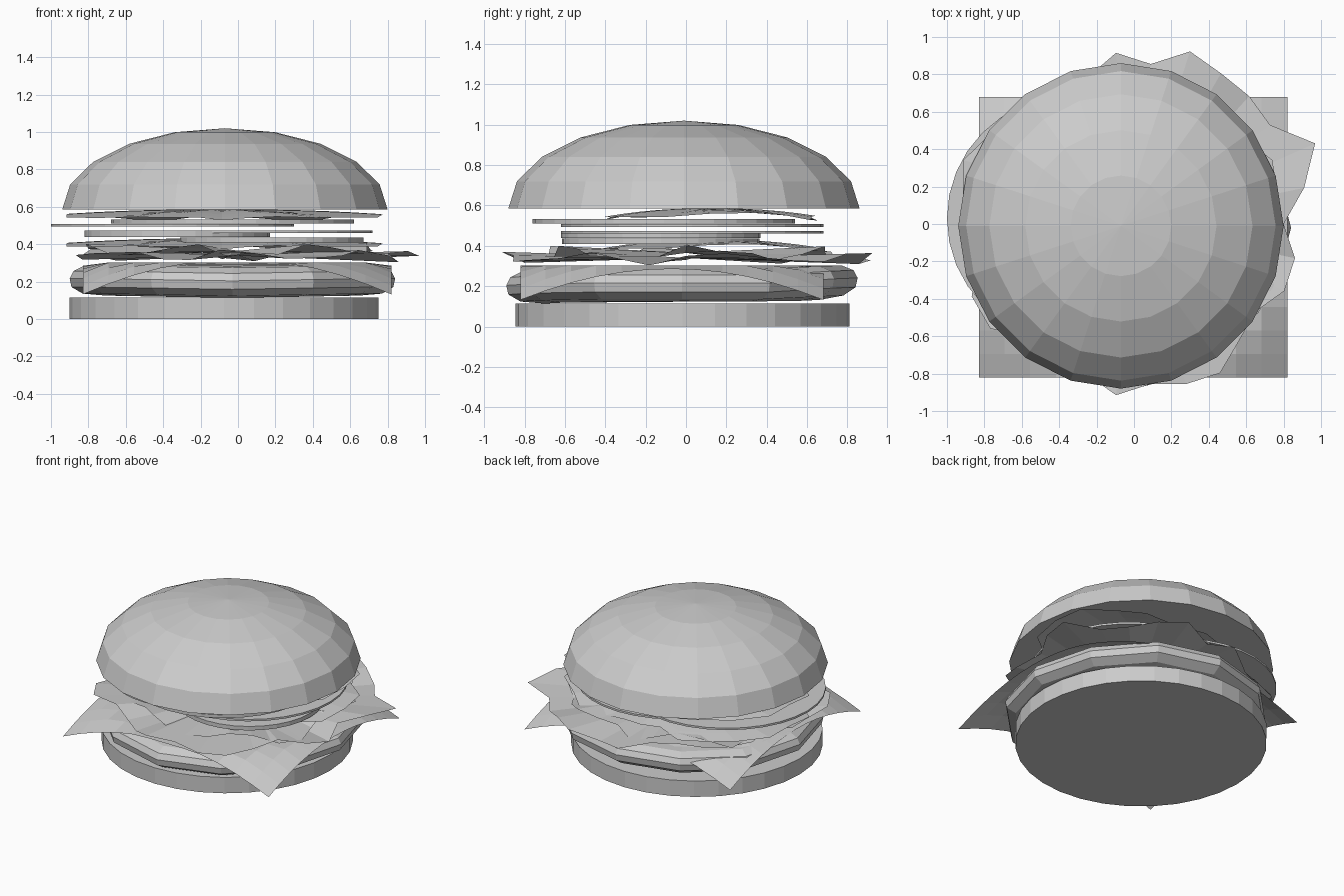
import bpy, bmesh, math
from math import sin, cos, pi, hypot

cube = bpy.data.objects.get("Cube")
if cube:
    bpy.data.objects.remove(cube, do_unlink=True)

GREY = (0.6, 0.6, 0.6, 1)
mat = bpy.data.materials.new("plain grey")
mat.use_nodes = True
mat.diffuse_color = GREY
mat.node_tree.nodes["Principled BSDF"].inputs["Base Color"].default_value = GREY


def finish(name, bm, loc=(0, 0, 0)):
    mesh = bpy.data.meshes.new(name)
    bmesh.ops.recalc_face_normals(bm, faces=bm.faces)
    bm.to_mesh(mesh)
    bm.free()
    ob = bpy.data.objects.new(name, mesh)
    ob.location = loc
    mesh.materials.append(mat)
    bpy.context.collection.objects.link(ob)
    return ob


def lathe(name, profile, sides, loc, warp=None):
    """Turn (radius, height) points round z; the ends are capped."""
    bm = bmesh.new()
    rings = []
    for r, z in profile:
        ring = []
        for i in range(sides):
            a = 2 * pi * i / sides
            x, y = r * cos(a), r * sin(a)
            ring.append(bm.verts.new((x, y, z + (warp(x, y, z) if warp else 0))))
        rings.append(ring)
    for lo, hi in zip(rings, rings[1:]):
        for i in range(sides):
            j = (i + 1) % sides
            bm.faces.new((lo[i], lo[j], hi[j], hi[i]))
    bm.faces.new(rings[0][::-1])
    bm.faces.new(rings[-1])
    bmesh.ops.remove_doubles(bm, verts=bm.verts, dist=0.0005)
    return finish(name, bm, loc)


def slice_disc(name, x, y, r, bottom, top, sides=32):
    return lathe(name, [(r, bottom), (r, top)], sides, (x, y, 0))


def leaf(name, outline, height, loc=(0, 0, 0), rings=6, spin=0.0):
    """Ruffled sheet: polar outline radii, with z from height(x, y, t, a)."""
    bm = bmesh.new()
    n = len(outline)
    centre = bm.verts.new((0, 0, height(0, 0, 0, 0)))
    previous = None
    for k in range(1, rings + 1):
        t = k / rings
        ring = []
        for i, r in enumerate(outline):
            a = 2 * pi * i / n + spin
            x, y = r * t * cos(a), r * t * sin(a)
            ring.append(bm.verts.new((x, y, height(x, y, t, a))))
        for i in range(n):
            j = (i + 1) % n
            if previous:
                bm.faces.new((previous[i], ring[i], ring[j], previous[j]))
            else:
                bm.faces.new((centre, ring[i], ring[j]))
        previous = ring
    return finish(name, bm, loc)


# Buns: a flat cylinder and a faceted half dome
slice_disc("bottom_bun", -0.075, -0.018, 0.827, 0, 0.115)
dome = [(0.87 * cos(k * pi / 10), 0.435 * sin(k * pi / 10)) for k in range(5)]
lathe("top_bun", dome + [(0.0001, 0.435)], 20, (-0.07, -0.01, 0.585))

# Patty: coarse rounded disc, lifted a little toward the back
lathe("patty",
      [(0.68, 0.12), (0.80, 0.13), (0.86, 0.165), (0.87, 0.21),
       (0.85, 0.25), (0.79, 0.28), (0.68, 0.29)],
      12, (-0.03, -0.02, 0),
      lambda x, y, z: 0.035 * max(0, y - 0.5) / 0.35 - 0.006 * cos(4 * x))

# Cheese: square sheet with drooping corners
bm = bmesh.new()
bmesh.ops.create_grid(bm, x_segments=12, y_segments=12, size=1)
for v in bm.verts:
    v.co.x *= 0.825
    v.co.y *= 0.75
    far = max(0, (hypot(v.co.x, v.co.y) - 0.78) / 0.335)
    v.co.z = 0.302 - 0.17 * far ** 1.15
finish("cheese_sheet", bm, (-0.005, -0.07, 0))

# Ruffled lettuce under the slices
ruffle = [.80, .93, 1.06, .90, .92, .93, .97, .86, .92, .82,
          .78, .82, .80, .85, .80, .85, .85, .95, .95, .82,
          .80, .84, .92, .86, .90, .92, .84, .80, .88, .88]
leaf("lower_lettuce", ruffle,
     lambda x, y, t, a: 0.34 + t * (0.025 * sin(7 * a) + 0.012 * sin(11 * a + 1)))
leaf("middle_lettuce", [0.86 * r for r in ruffle],
     lambda x, y, t, a: 0.365 + t * (0.03 * sin(6 * a + 1) + 0.015 * cos(13 * a)),
     spin=2.1)

# Two arched leaves of the same shape, at different heights
arched = [0.86 - 0.36 * sin(2 * pi * i / 24) ** 2 + 0.03 * sin(2.5 * i) for i in range(24)]
for name, z in (("arched_lettuce_lower", 0.375), ("arched_lettuce_upper", 0.53)):
    leaf(name, arched,
         lambda x, y, t, a: 0.055 - 0.17 * y * y - 0.035 * x * x + 0.01 * t * sin(5 * a),
         (-0.085, 0.12, z))

# Round slices, stacked off centre
for name, x, y, r, lo, hi in (
        ("tomato_left", -0.325, -0.125, 0.495, 0.438, 0.472),
        ("tomato_right", 0.18, -0.125, 0.49, 0.408, 0.437),
        ("thin_slice_right", 0.07, 0.03, 0.65, 0.460, 0.474),
        ("thin_slice_left", -0.35, 0.03, 0.65, 0.494, 0.508),
        ("thick_slice_top", -0.03, -0.11, 0.65, 0.510, 0.533)):
    slice_disc(name, x, y, r, lo, hi)
